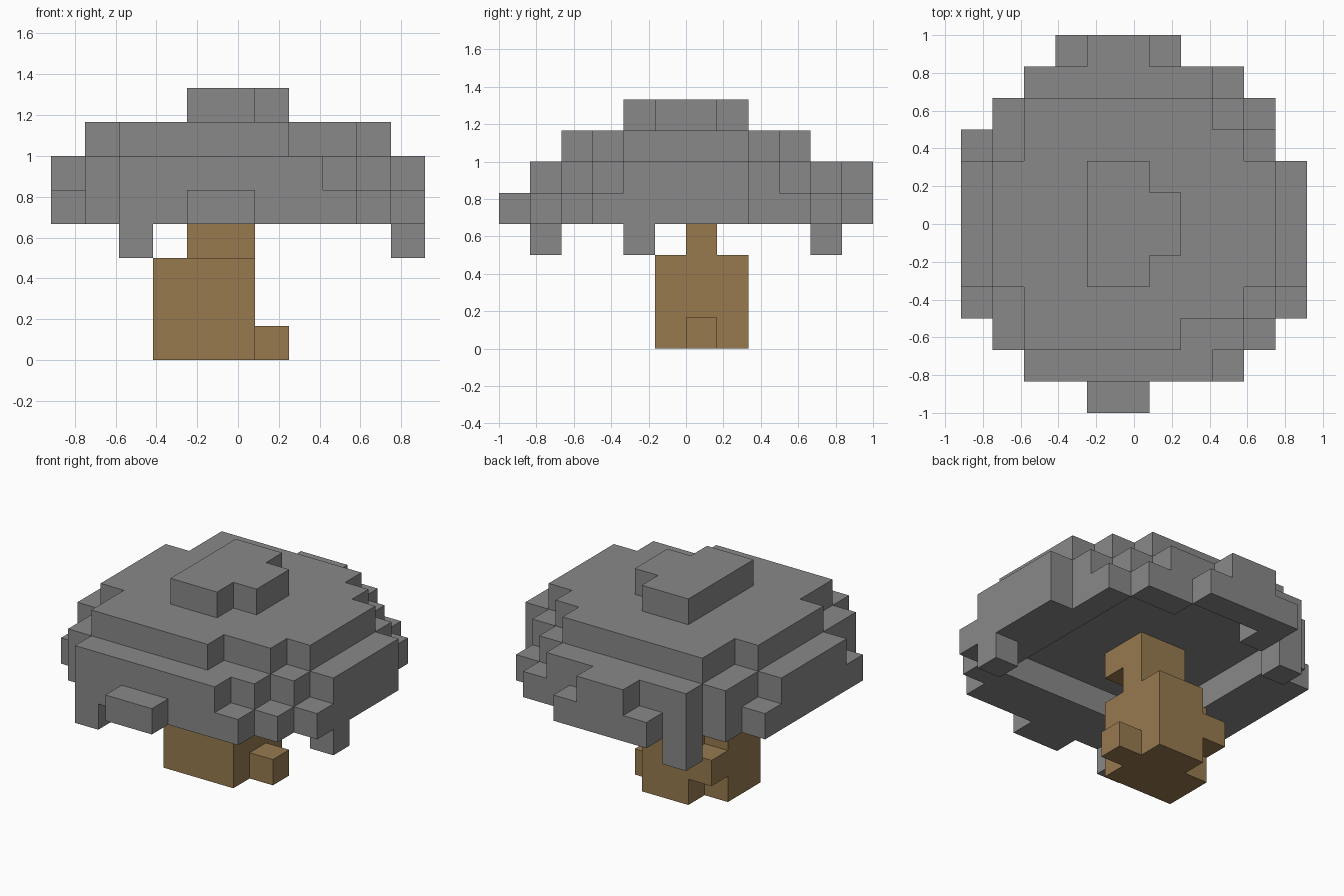
import bpy
import bmesh
from mathutils import Vector

cube = bpy.data.objects.get("Cube")
if cube:
    bpy.data.objects.remove(cube, do_unlink=True)

UNIT = 1 / 6                      # edge length of one block
ORIGIN = Vector((-5.5, -6, 0))    # block grid corner, in blocks


def make_material(name, color):
    mat = bpy.data.materials.new(name)
    mat.use_nodes = True
    mat.diffuse_color = (*color, 1)
    mat.node_tree.nodes["Principled BSDF"].inputs["Base Color"].default_value = (*color, 1)
    return mat


def box(x, y, z):
    """All grid cells in the half-open ranges x, y and z."""
    return {(i, j, k) for i in range(*x) for j in range(*y) for k in range(*z)}


def layer(z, first_row, spans):
    """One layer of blocks, given as an x span for each row from front to back."""
    cells = set()
    for row, span in enumerate(spans, first_row):
        cells |= box(span, (row, row + 1), (z, z + 1))
    return cells


def build(name, cells, mat):
    """Skin the outside of a set of blocks and merge its flat faces."""
    bm = bmesh.new()
    verts = {}

    def corner(p):
        key = tuple(p)
        if key not in verts:
            verts[key] = bm.verts.new((Vector(key) + ORIGIN) * UNIT)
        return verts[key]

    for cell in sorted(cells):
        for axis in range(3):
            for side in (0, 1):
                neighbour = list(cell)
                neighbour[axis] += 2 * side - 1
                if tuple(neighbour) in cells:
                    continue
                u, v = (axis + 1) % 3, (axis + 2) % 3
                loop = []
                for du, dv in ((0, 0), (1, 0), (1, 1), (0, 1)):
                    p = list(cell)
                    p[axis] += side
                    p[u] += du
                    p[v] += dv
                    loop.append(corner(p))
                bm.faces.new(loop if side else loop[::-1])
    bmesh.ops.dissolve_limit(bm, angle_limit=0.01, verts=bm.verts[:], edges=bm.edges[:])
    bmesh.ops.triangulate(bm, faces=bm.faces[:])
    mesh = bpy.data.meshes.new(name)
    bm.to_mesh(mesh)
    bm.free()
    mesh.materials.append(mat)
    obj = bpy.data.objects.new(name, mesh)
    bpy.context.collection.objects.link(obj)
    return obj


grey = make_material("cap grey", (0.25, 0.25, 0.25))
brown = make_material("stem brown", (0.31, 0.195, 0.078))

# Cap rim, widest layer
full = (0, 11)
cap = layer(4, 0, [(4, 6), (2, 9), (1, 10), full, full, full, full, full,
                   (0, 10), (1, 10), (2, 9), (3, 7)])
# Hollow underside
cap -= box((2, 9), (3, 10), (4, 5))
cap -= box((4, 7), (10, 11), (4, 5))
# Upper cap layers
cap |= layer(5, 1, [(2, 8), (1, 9), (1, 10), full, full, full, full,
                    (1, 10), (1, 9), (2, 8), (4, 6)])
wide = (1, 10)
cap |= layer(6, 2, [(2, 7), (2, 9), wide, wide, wide, wide, (2, 9), (2, 8)])
# Crown
cap |= layer(7, 4, [(4, 6), (4, 7), (4, 7), (4, 6)])
# Hanging drips
for x, y in ((2, 1), (10, 4), (2, 10)):
    cap.add((x, y, 3))
build("mushroom_cap", cap, grey)

# Stem trunk, side knob, foot and neck
stem = box((3, 6), (5, 7), (0, 3)) | box((4, 6), (7, 8), (0, 3))
stem |= {(3, 7, 1), (6, 6, 0)}
stem |= box((4, 6), (6, 7), (3, 5)) | box((4, 6), (5, 6), (4, 5))
build("mushroom_stem", stem, brown)
